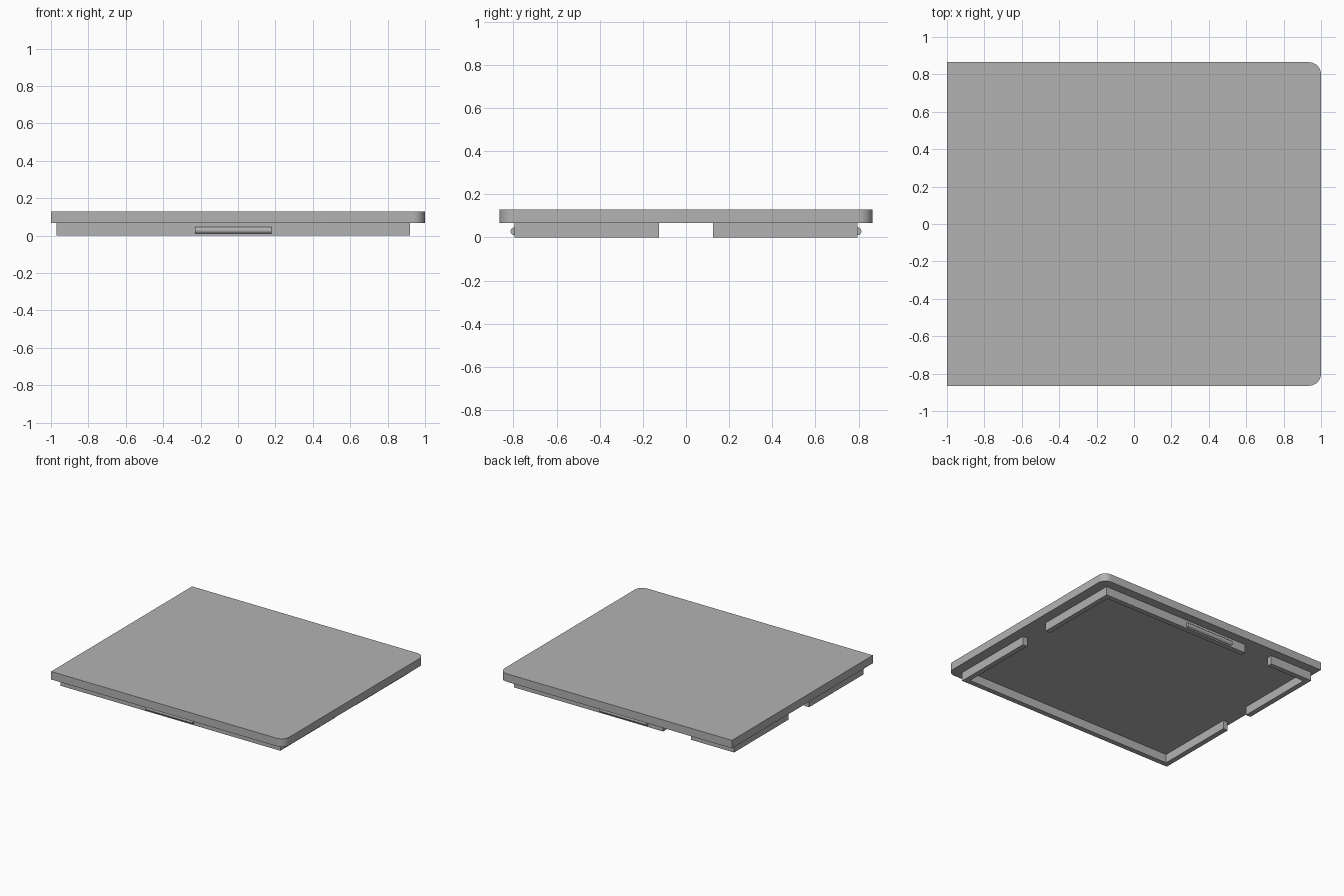
import bpy
import bmesh
from math import sin, cos, pi

cube = bpy.data.objects.get("Cube")
if cube:
    bpy.data.objects.remove(cube, do_unlink=True)

grey = bpy.data.materials.new("light grey plastic")
grey.use_nodes = True
GREY = (0.45, 0.45, 0.45, 1)
grey.diffuse_color = GREY
grey.node_tree.nodes["Principled BSDF"].inputs["Base Color"].default_value = GREY


def prism(name, outline, depth, place):
    """Extrude a 2D outline by depth; place maps (u, v, w) to a 3D point."""
    bm = bmesh.new()
    base = bm.faces.new([bm.verts.new(place(u, v, 0)) for u, v in outline])
    side = bmesh.ops.extrude_face_region(bm, geom=[base])["geom"]
    step = place(0, 0, depth) - place(0, 0, 0)
    bmesh.ops.translate(bm, vec=step, verts=[g for g in side if isinstance(g, bmesh.types.BMVert)])
    bmesh.ops.recalc_face_normals(bm, faces=bm.faces)
    mesh = bpy.data.meshes.new(name)
    bm.to_mesh(mesh)
    bm.free()
    mesh.materials.append(grey)
    obj = bpy.data.objects.new(name, mesh)
    bpy.context.collection.objects.link(obj)
    bpy.ops.object.select_all(action='DESELECT')
    obj.select_set(True)
    bpy.context.view_layer.objects.active = obj
    bpy.ops.object.shade_smooth_by_angle(angle=pi / 6)
    return obj


def upright(z):
    from mathutils import Vector
    return lambda u, v, w: Vector((u, v, z + w))


def along_x(x, z):
    from mathutils import Vector
    return lambda u, v, w: Vector((x + w, u, z + v))


# Lid plate: square corners on the right edge, rounded on the left edge
HY, R, STEPS = 0.865, 0.065, 10
arc = [i * pi / 2 / STEPS for i in range(STEPS + 1)]
lid = [(-1, HY), (-1, -HY)]
lid += [(1 - R + R * sin(a), -HY + R - R * cos(a)) for a in arc]
lid += [(1 - R + R * cos(a), HY - R + R * sin(a)) for a in arc]
LID_Z = 0.067
prism("lid_plate", lid, 0.062, upright(LID_Z))

# Rim walls under the lid, with gaps at both ends and in the back wall
X0, X1, Y, T, GAP = -0.97, 0.92, 0.795, 0.04, 0.125


def corner_wall(name, x_out, x_end):
    """L-shaped back wall from the end gap round the corner to x_end."""
    x_in = x_out + (T if x_end > x_out else -T)
    prism(name, [(x_out, GAP), (x_out, Y), (x_end, Y), (x_end, Y - T),
                 (x_in, Y - T), (x_in, GAP)], LID_Z, upright(0))


prism("front_rim", [(X0, -GAP), (X0, -Y), (X1, -Y), (X1, -GAP), (X1 - T, -GAP),
                    (X1 - T, T - Y), (X0 + T, T - Y), (X0 + T, -GAP)], LID_Z, upright(0))
corner_wall("back_left_rim", X1, -0.36)
corner_wall("back_right_rim", X0, -0.60)

# Half-round snap ridges on the front and back walls
for name, s in (("front_snap_ridge", -1), ("back_snap_ridge", 1)):
    half = [(s * (Y + 0.018 * sin(i * pi / 12)), 0.018 * cos(i * pi / 12)) for i in range(13)]
    prism(name, half, 0.41, along_x(-0.23, 0.028))
